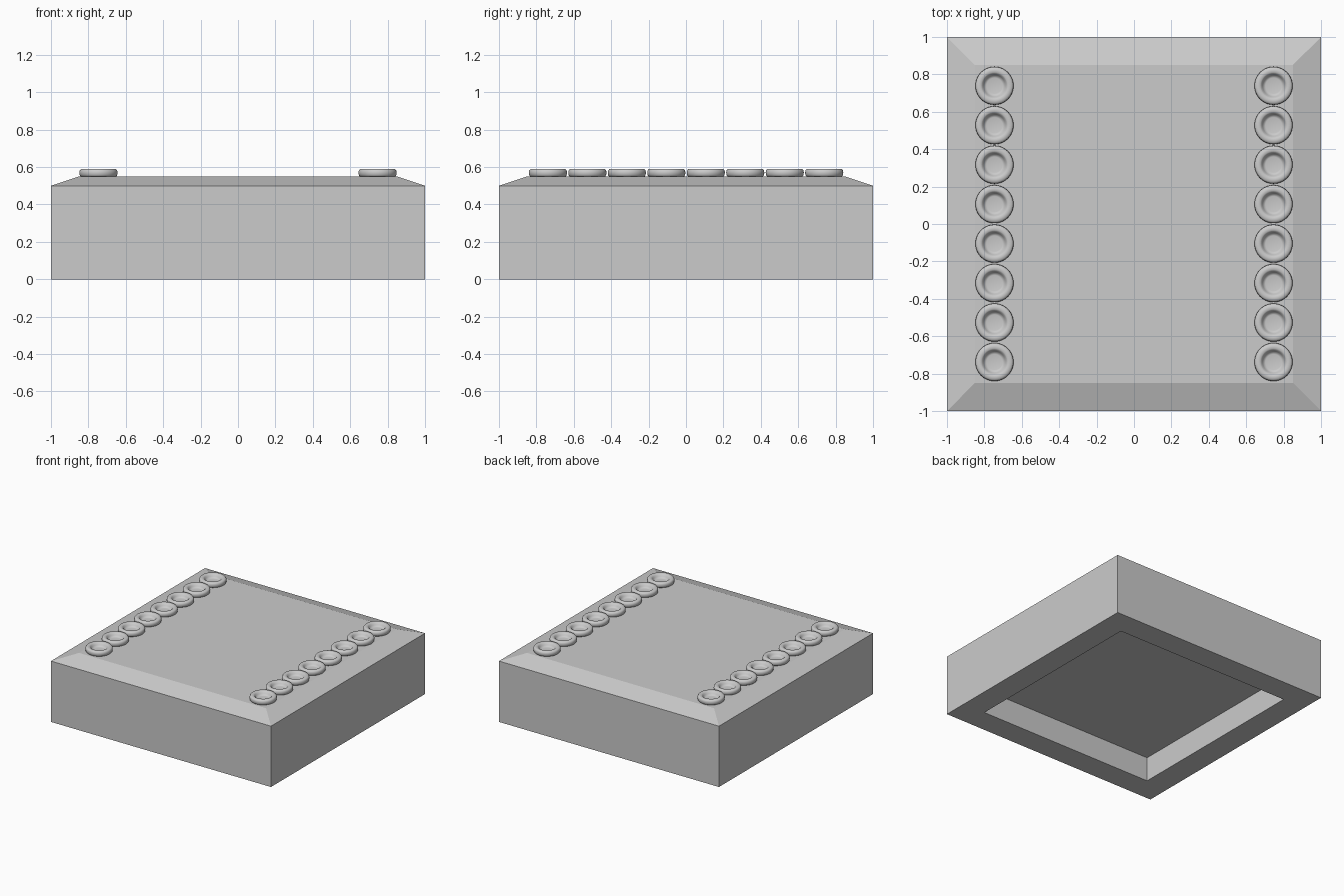
import bpy, bmesh, math

if "Cube" in bpy.data.objects:
    bpy.data.objects.remove(bpy.data.objects["Cube"])

grey = bpy.data.materials.new("plain grey")
grey.diffuse_color = (0.6, 0.6, 0.6, 1)
grey.use_nodes = True
grey.node_tree.nodes["Principled BSDF"].inputs["Base Color"].default_value = grey.diffuse_color

def make(name, bm):
    bmesh.ops.recalc_face_normals(bm, faces=bm.faces)
    me = bpy.data.meshes.new(name)
    bm.to_mesh(me)
    bm.free()
    me.materials.append(grey)
    ob = bpy.data.objects.new(name, me)
    bpy.context.collection.objects.link(ob)
    return ob

def lofted(name, rings, n, phase=0.0, smooth=False):
    """Loft n-sided rings of (radius, z); capped at both ends."""
    bm = bmesh.new()
    loops = []
    for r, z in rings:
        loops.append([bm.verts.new((r * math.cos(phase + math.tau * i / n),
                                    r * math.sin(phase + math.tau * i / n), z)) for i in range(n)])
    for a, b in zip(loops, loops[1:]):
        for i in range(n):
            j = (i + 1) % n
            bm.faces.new((a[i], a[j], b[j], b[i]))
    bm.faces.new(loops[0])
    bm.faces.new(loops[-1])
    if smooth:
        for f in bm.faces:
            f.smooth = True
        for e in bm.edges:
            if len(e.link_faces) == 2 and e.calc_face_angle() > math.radians(40):
                e.smooth = False
    return make(name, bm)

# Base: underside recess, walls and chamfered top
s = math.sqrt(2)
lofted("base", [(0.8 * s, 0.2), (0.8 * s, 0), (s, 0), (s, 0.5), (0.85 * s, 0.55)], 4, math.pi / 4)

# Studs: low round buttons with a rounded rim and dished centre
profile = [(0.095, 0.55), (0.1, 0.556), (0.102, 0.57), (0.1, 0.582), (0.093, 0.59),
           (0.072, 0.59), (0.065, 0.585), (0.058, 0.573), (0.05, 0.562), (0.042, 0.56)]
first = lofted("stud", profile, 40, 0, True)
for side in (-1, 1):
    for i in range(8):
        ob = first if side == -1 and i == 0 else bpy.data.objects.new("stud", first.data)
        if ob is not first:
            bpy.context.collection.objects.link(ob)
        ob.location = (side * 0.746, -0.738 + i * 0.211, 0)
